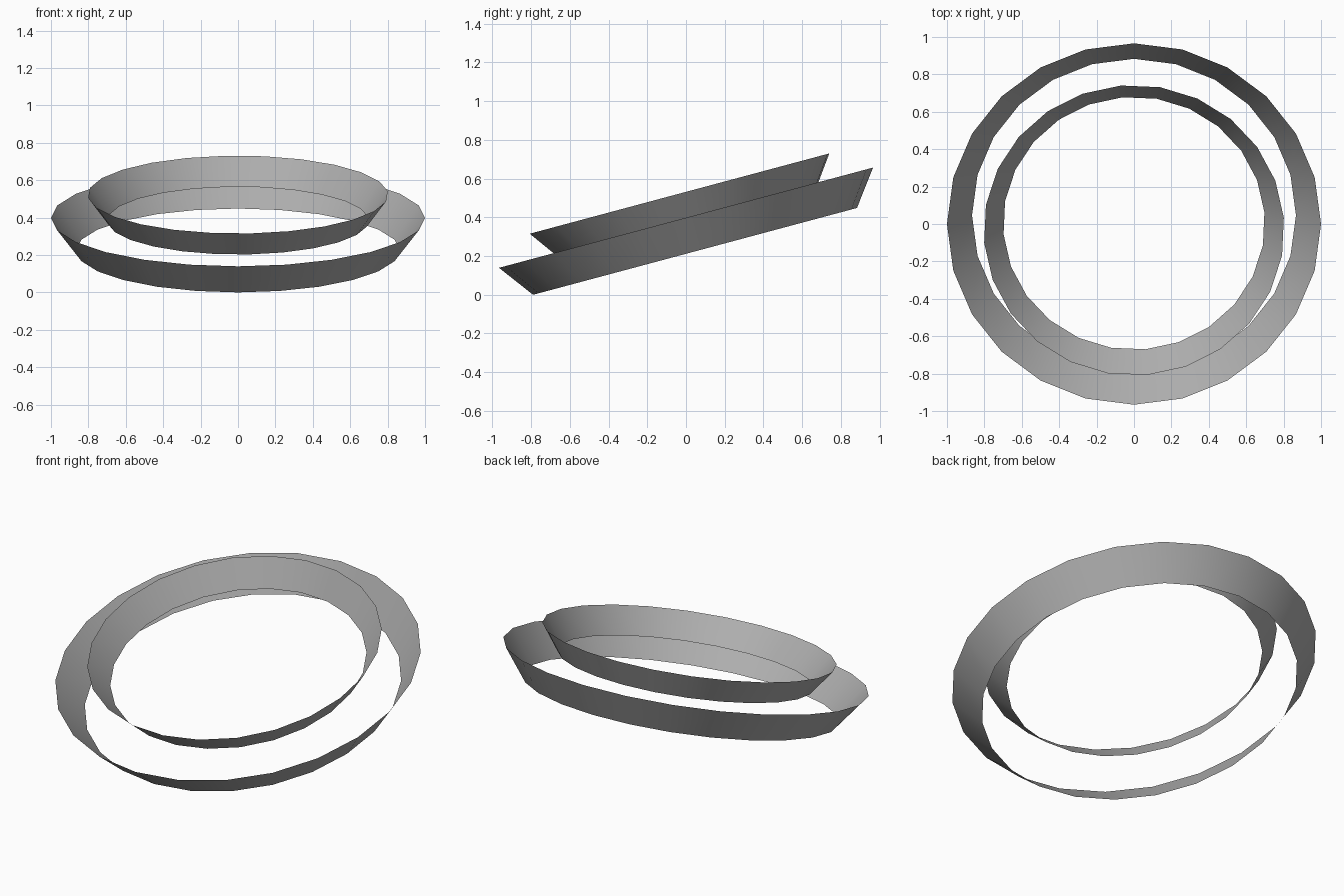
import bpy, bmesh
from math import radians, sin, cos, tau
from mathutils import Matrix

if "Cube" in bpy.data.objects:
    bpy.data.objects.remove(bpy.data.objects["Cube"])

SIDES = 24
# shared tilt: both bands lean up towards the back
TILT = Matrix.Translation((0, 0, 0.398)) @ Matrix.Rotation(radians(15), 4, 'X')

# dark grey finish
grey = bpy.data.materials.new("dark_grey")
grey.diffuse_color = (0.42, 0.42, 0.42, 1)
grey.use_nodes = True
grey.node_tree.nodes["Principled BSDF"].inputs["Base Color"].default_value = grey.diffuse_color


def band(name, r_low, z_low, r_top, z_top, turn=0.0):
    """Open, flared single-surface ring around the tilted axis."""
    bm = bmesh.new()
    loops = []
    for r, z in ((r_low, z_low), (r_top, z_top)):
        angles = [tau * i / SIDES + radians(turn) for i in range(SIDES)]
        loops.append([bm.verts.new((r * cos(a), r * sin(a), z)) for a in angles])
    low, top = loops
    for i in range(SIDES):
        j = (i + 1) % SIDES
        bm.faces.new((low[i], low[j], top[j], top[i])).smooth = True
    bm.transform(TILT)
    bm.normal_update()
    mesh = bpy.data.meshes.new(name)
    bm.to_mesh(mesh)
    bm.free()
    mesh.materials.append(grey)
    obj = bpy.data.objects.new(name, mesh)
    bpy.context.collection.objects.link(obj)
    return obj


# wide lower ring
band("outer_ring", 0.866, -0.18, 1.0, 0.0)
# smaller raised ring, turned a little about the axis
band("inner_ring", 0.70, -0.015, 0.804, 0.129, turn=5)
